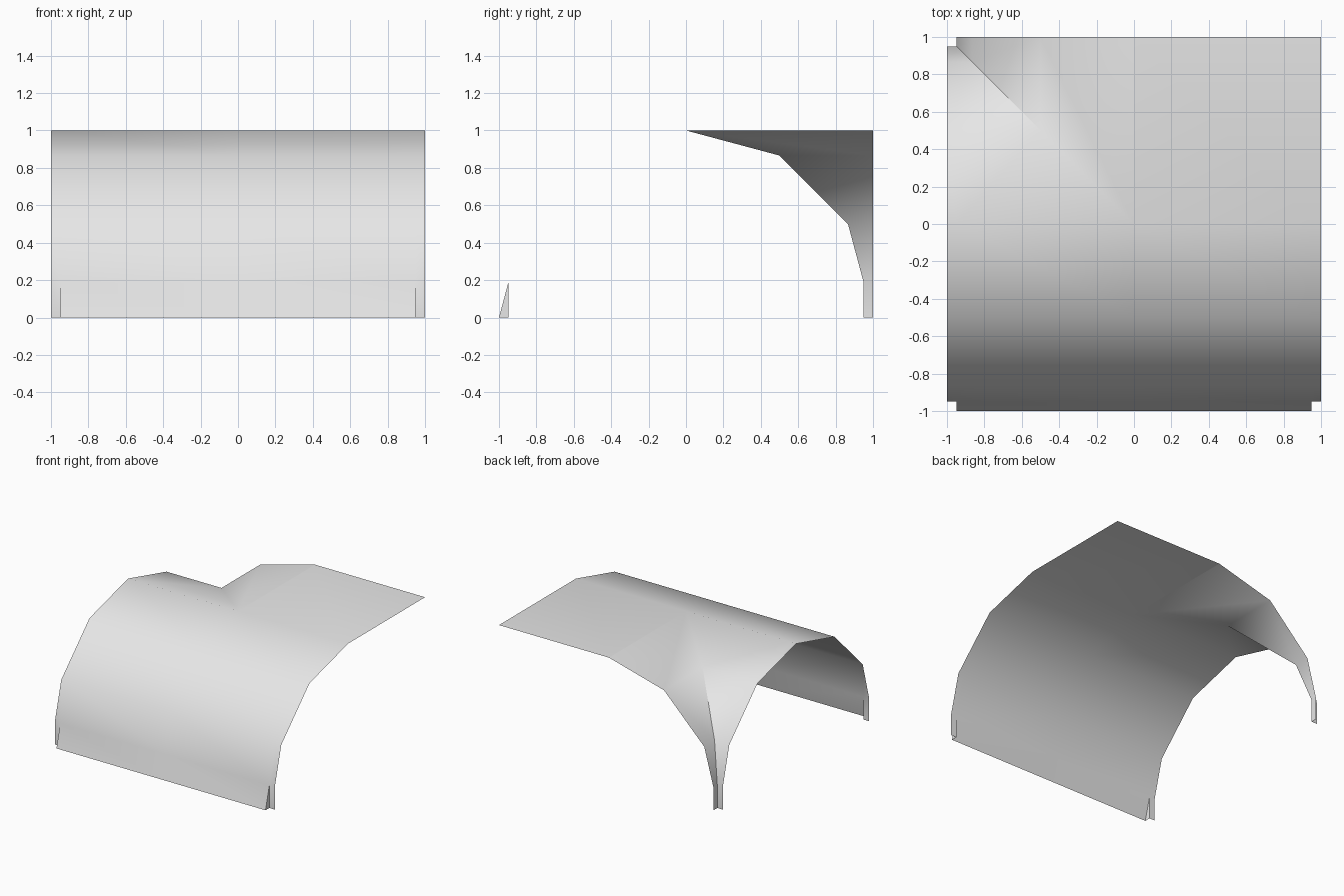
import bpy, bmesh, math

cube = bpy.data.objects.get("Cube")
if cube:
    bpy.data.objects.remove(cube, do_unlink=True)

grey = bpy.data.materials.new("light grey")
grey.use_nodes = True
colour = (0.8, 0.8, 0.8, 1)
grey.diffuse_color = colour
grey.node_tree.nodes["Principled BSDF"].inputs["Base Color"].default_value = colour

CUT = 0.95  # where the arch is cut off to leave upright feet


def arc(degrees):
    a = math.radians(degrees)
    return math.sin(a), math.cos(a)


# Arch profile from crown to springing, as (distance out, height)
steep = (1 - CUT) / (1 - arc(60)[0])
profile = [arc(0), arc(30), arc(60), (CUT, steep * arc(60)[1])]
spring = profile[-1][1]
bm = bmesh.new()


def face(*points):
    f = bm.faces.new([bm.verts.new(p) for p in points])
    f.normal_update()
    if f.normal.dot(f.calc_center_median()) < 0:
        f.normal_flip()


# Front barrel: full-width arch, with narrow upright feet at both ends
columns = [-1, -CUT, 0, CUT, 1]
for x0, x1 in zip(columns, columns[1:]):
    foot = (CUT, 0) if max(abs(x0), abs(x1)) == 1 else (1, 0)
    rows = profile + [foot]
    for (d0, z0), (d1, z1) in zip(rows, rows[1:]):
        face((x0, -d0, z0), (x1, -d0, z0), (x1, -d1, z1), (x0, -d1, z1))

# Small cheeks closing the front notches
for x in (-CUT, CUT):
    face((x, -1, 0), (x, -CUT, spring), (x, -CUT, 0))

# Two arch webs meeting on the diagonal groin, each with an upright foot
for swap in (False, True):
    def place(x, y, z):
        return (-y, -x, z) if swap else (x, y, z)

    for (d0, z0), (d1, z1) in zip(profile, profile[1:]):
        crown = [(-CUT, 0, 1)] if d0 == 0 else []
        ring = [(-1, d0, z0)] + crown + [(-d0, d0, z0), (-d1, d1, z1), (-1, d1, z1)]
        face(*[place(*p) for p in ring])
    ring = [(-1, CUT, spring), (-CUT, CUT, spring), (-CUT, CUT, 0), (-1, CUT, 0)]
    face(*[place(*p) for p in ring])

# Flat ceiling over the remaining quarter
face((0, 0, 1), (CUT, 0, 1), (1, 0, 1), (1, 1, 1), (0, 1, 1))

bmesh.ops.remove_doubles(bm, verts=bm.verts, dist=0.0005)
mesh = bpy.data.meshes.new("vault_shell")
bm.to_mesh(mesh)
bm.free()
mesh.materials.append(grey)
mesh.shade_smooth()
mesh.set_sharp_from_angle(angle=math.radians(40))
vault = bpy.data.objects.new("vault_shell", mesh)
bpy.context.collection.objects.link(vault)
